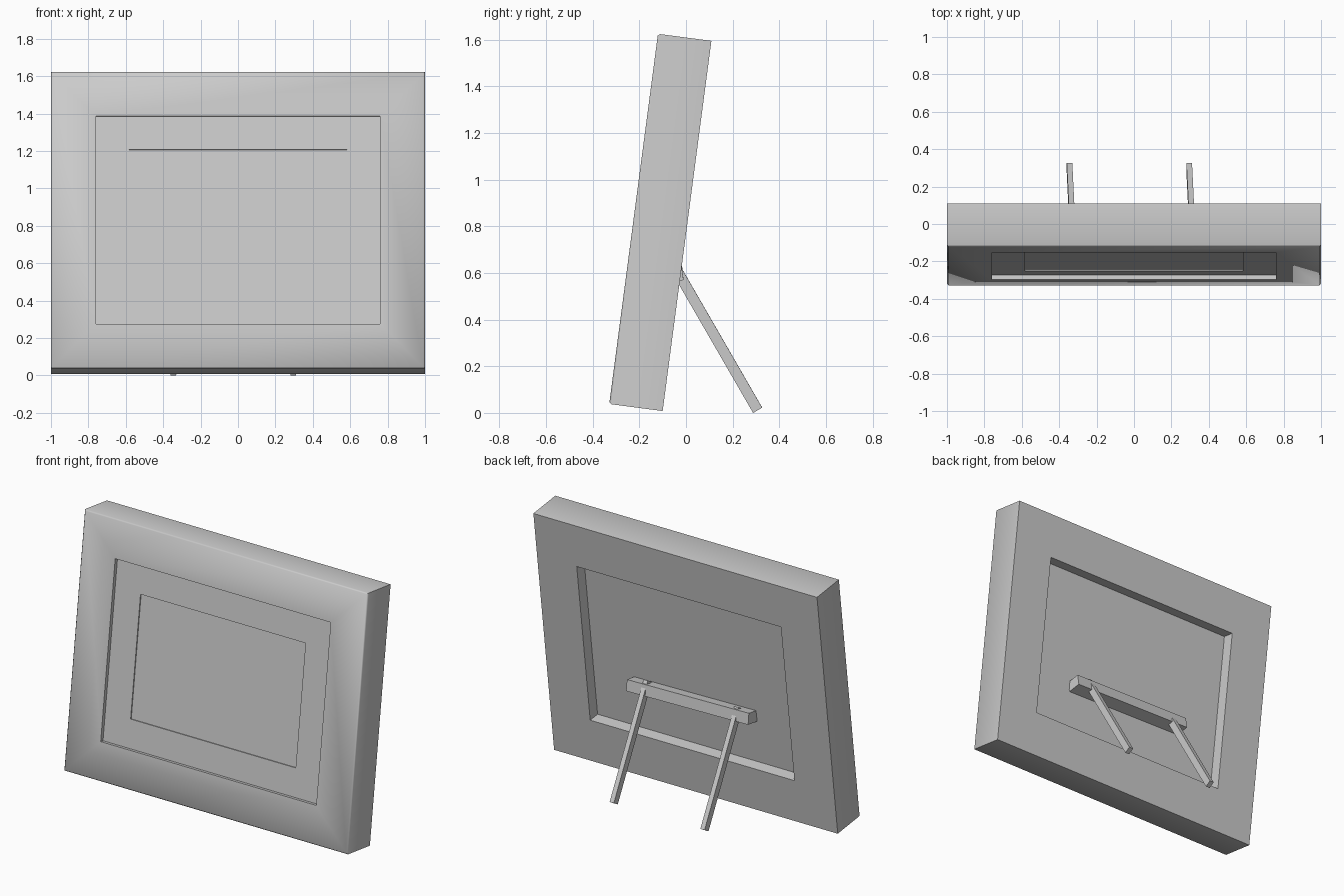
import bpy, bmesh
from math import radians, sin, cos
from mathutils import Matrix, Vector

if "Cube" in bpy.data.objects:
    bpy.data.objects.remove(bpy.data.objects["Cube"])

W, H = 2.0, 1.6            # frame width and height
TILT = radians(7.5)

# frame space: x across, y depth (0 = back, negative = front), z up the frame
LEAN = Matrix.Translation((0, -0.10, 0.008)) @ Matrix.Rotation(-TILT, 4, 'X')


def finish(name, bm, matrix):
    bmesh.ops.recalc_face_normals(bm, faces=bm.faces)
    me = bpy.data.meshes.new(name)
    bm.to_mesh(me)
    bm.free()
    ob = bpy.data.objects.new(name, me)
    bpy.context.collection.objects.link(ob)
    me.transform(matrix)
    return ob


def rect_ring(name, profile):
    """Sweep a closed (inset, depth) profile round the frame rectangle."""
    bm = bmesh.new()
    loops = []
    for i, d in profile:
        x = W / 2 - i
        loops.append([bm.verts.new(p) for p in
                      ((-x, d, i), (x, d, i), (x, d, H - i), (-x, d, H - i))])
    for a, b in zip(loops, loops[1:] + loops[:1]):
        for k in range(4):
            n = (k + 1) % 4
            bm.faces.new((a[k], a[n], b[n], b[k]))
    return finish(name, bm, LEAN)


def box(name, size, matrix):
    bm = bmesh.new()
    bmesh.ops.create_cube(bm, size=1, matrix=Matrix.Diagonal((*size, 1)))
    return finish(name, bm, matrix)


def panel(name, inset, front, back):
    size = (W - 2 * inset, back - front, H - 2 * inset)
    pos = Matrix.Translation((0, (front + back) / 2, H / 2))
    return box(name, size, LEAN @ pos)


# Frame moulding with softened front edge and rebated back
frame = rect_ring("frame", [(0, 0), (0, -0.222), (0.008, -0.231), (0.24, -0.231),
                            (0.24, -0.14), (0.28, -0.14), (0.28, 0)])
bpy.context.view_layer.objects.active = frame
frame.select_set(True)
bpy.ops.object.shade_smooth_by_angle(angle=radians(55))

# Mat border, picture and backing board
rect_ring("mat", [(0.24, -0.207), (0.418, -0.207), (0.418, -0.15), (0.24, -0.15)])
panel("picture", 0.41, -0.2, -0.15)
panel("back_board", 0.28, -0.15, -0.075)

# Stand crossbar
box("stand_bar", (0.86, 0.09, 0.07),
    Matrix.Translation((0, -0.06, 0.605)) @ Matrix.Rotation(radians(1), 4, 'Y')
    @ Matrix.Rotation(radians(8), 4, 'X'))

# Stand legs
LEG = 0.735
for name, x in (("stand_leg_left", -0.345), ("stand_leg_right", 0.295)):
    foot = Vector((x, 0.307, 0.0115))
    m = (Matrix.Translation(foot) @ Matrix.Rotation(radians(1.6), 4, 'Y')
         @ Matrix.Rotation(radians(30), 4, 'X') @ Matrix.Translation((0, 0, LEG / 2)))
    box(name, (0.03, 0.045, LEG), m)
